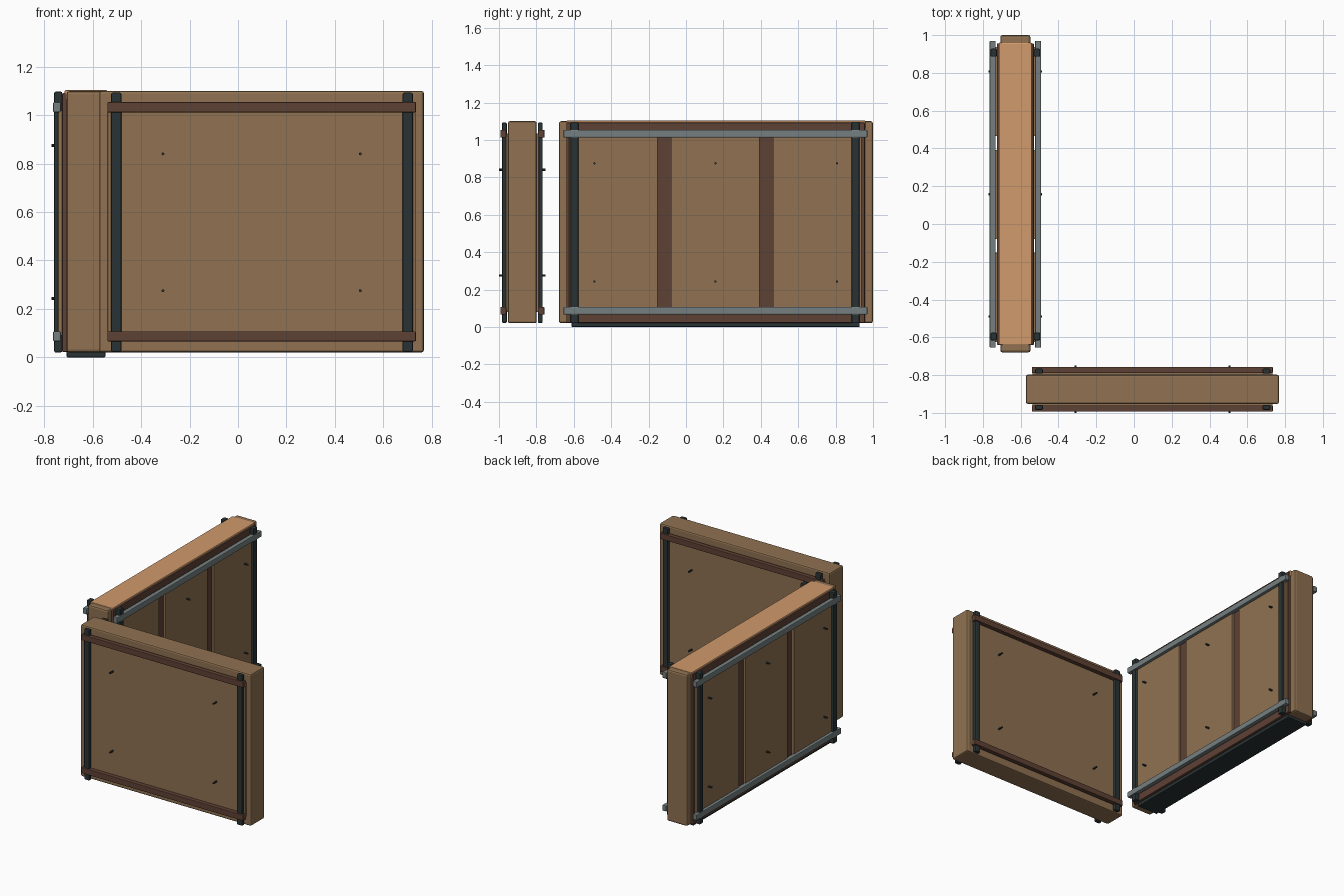
import bpy
from mathutils import Vector, Matrix

old = bpy.data.objects.get("Cube")
if old:
    bpy.data.objects.remove(old, do_unlink=True)


def srgb(r, g, b):
    return tuple((c / 255) ** 2.2 for c in (r, g, b)) + (1.0,)


def material(name, *rgb):
    m = bpy.data.materials.new(name)
    m.use_nodes = True
    m.diffuse_color = srgb(*rgb)
    m.node_tree.nodes["Principled BSDF"].inputs["Base Color"].default_value = srgb(*rgb)
    return m


BROWN = material("wood brown", 142, 113, 82)
ORANGE = material("light orange wood", 208, 153, 108)
DARK_BROWN = material("dark brown wood", 94, 67, 55)
CHARCOAL = material("charcoal metal", 46, 54, 55)
GREY = material("grey metal", 116, 126, 127)


def box(name, mat, xs, ys, zs, bevel=0.0):
    """Box between pairs of limits, with chamfered edges."""
    ranges = (xs, ys, zs)
    size = Vector([abs(b - a) for a, b in ranges])
    mid = Vector([(a + b) / 2 for a, b in ranges])
    bpy.ops.mesh.primitive_cube_add(size=1)
    ob = bpy.context.object
    ob.name = name
    ob.data.transform(Matrix.Diagonal(size.to_4d()))
    ob.location = mid
    ob.data.materials.append(mat)
    if bevel:
        mod = ob.modifiers.new("chamfer", "BEVEL")
        mod.width = bevel
        mod.segments = 2
        mod.limit_method = 'ANGLE'
    return ob


def peg(name, loc, axis):
    """Small round bolt end pointing along the wall's thickness."""
    rot = (0, 1.5708, 0) if axis == "x" else (1.5708, 0, 0)
    bpy.ops.mesh.primitive_cylinder_add(vertices=8, radius=0.006, depth=0.06,
                                        location=loc, rotation=rot)
    ob = bpy.context.object
    ob.name = name
    ob.data.materials.append(CHARCOAL)


RAILS = ((0.066, 0.107), (1.012, 1.054))

# Long wall: core, foot and cap
CX = -0.628
box("long_wall_core", BROWN, (CX - 0.08, CX + 0.08), (-0.68, 1.0), (0.02, 1.1), 0.012)
box("long_wall_foot", CHARCOAL, (CX - 0.08, CX + 0.08), (-0.612, 0.928), (0, 0.03), 0.004)
box("long_wall_cap", ORANGE, (CX - 0.088, CX + 0.088), (-0.64, 0.96), (1.06, 1.104), 0.006)

# Long wall: the same cladding on both faces
for side, s in (("right", -1), ("left", 1)):
    def out(a, b):
        return tuple(sorted((CX + s * a, CX + s * b)))
    box(f"long_wall_backing_{side}", DARK_BROWN, out(0.07, 0.098), (-0.64, 0.956), (0.022, 1.092), 0.004)
    for i in range(3):
        y = -0.625 + i * 0.545
        box(f"long_wall_board_{side}_{i + 1}", BROWN, out(0.09, 0.115), (y, y + 0.473), (0.09, 1.02), 0.003)
    for y in (-0.596, 0.907):
        box(f"long_wall_post_{side}", CHARCOAL, out(0.098, 0.131), (y - 0.021, y + 0.021), (0.02, 1.097), 0.006)
    for z in RAILS:
        box(f"long_wall_rail_{side}", GREY, out(0.104, 0.136), (-0.655, 0.97), z, 0.005)
    for y in (-0.49, 0.157, 0.807):
        for z in (0.243, 0.875):
            peg(f"long_wall_bolt_{side}", (CX + s * 0.112, y, z), "x")

# Short wall: core
CY = -0.875
box("short_wall_core", BROWN, (-0.573, 0.768), (CY - 0.077, CY + 0.077), (0.02, 1.1), 0.01)

# Short wall: the same cladding on both faces
for side, s in (("front", -1), ("back", 1)):
    def out(a, b):
        return tuple(sorted((CY + s * a, CY + s * b)))
    box(f"short_wall_panel_{side}", BROWN, (-0.538, 0.733), out(0.06, 0.088), (0.08, 1.035), 0.003)
    for x in (-0.503, 0.701):
        box(f"short_wall_post_{side}", CHARCOAL, (x - 0.021, x + 0.021), out(0.083, 0.109), (0.022, 1.093), 0.006)
    for z in RAILS:
        box(f"short_wall_rail_{side}", DARK_BROWN, (-0.54, 0.735), out(0.085, 0.118), z, 0.004)
    for x in (-0.31, 0.505):
        for z in (0.275, 0.84):
            peg(f"short_wall_bolt_{side}", (x, CY + s * 0.095, z), "y")
